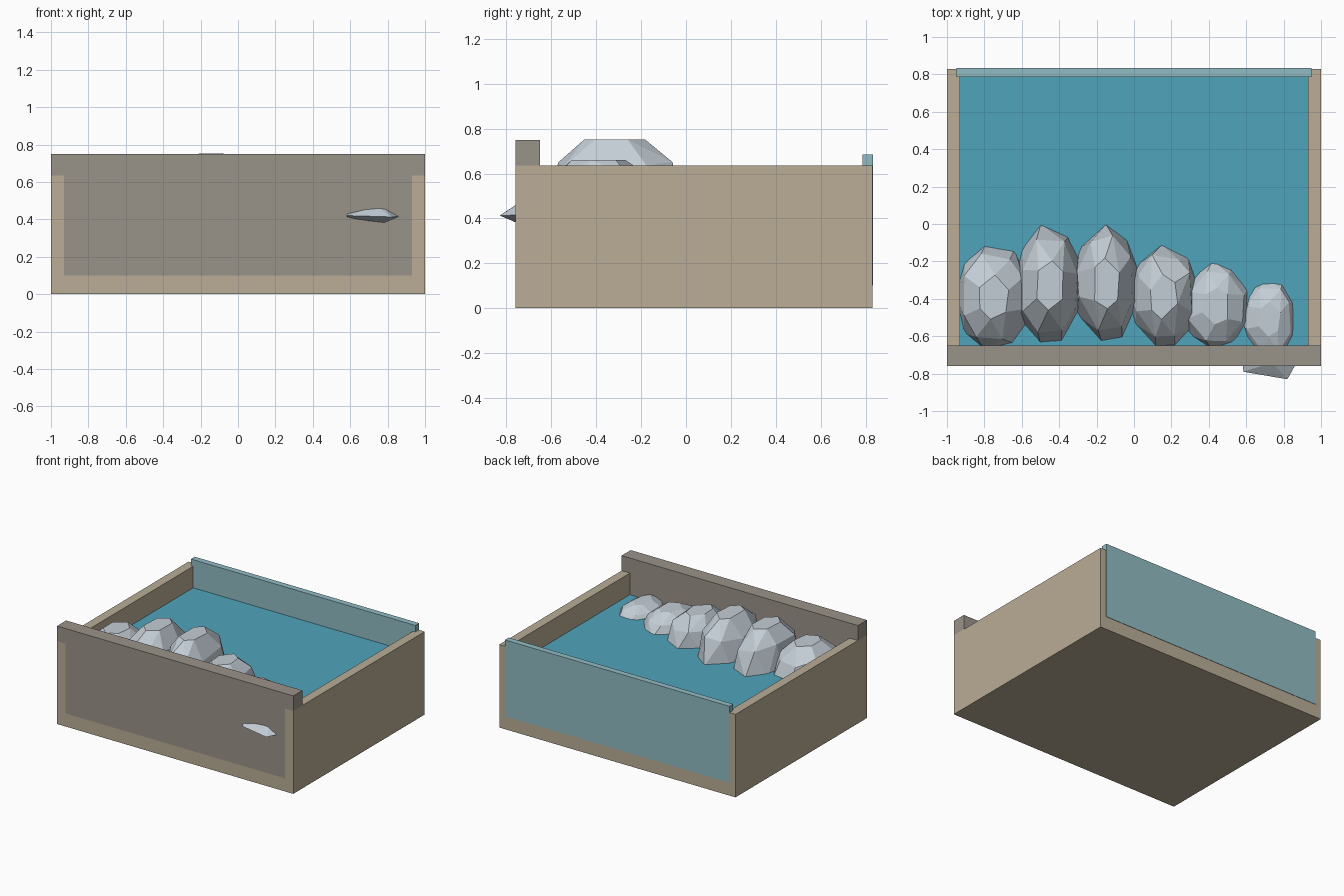
import bpy, bmesh, math, random
from mathutils import Vector

if "Cube" in bpy.data.objects:
    bpy.data.objects.remove(bpy.data.objects["Cube"])


def material(name, rgb):
    m = bpy.data.materials.new(name)
    lin = [((c / 255 + 0.055) / 1.055) ** 2.4 for c in rgb]
    m.diffuse_color = (*lin, 1)
    m.use_nodes = True
    m.node_tree.nodes["Principled BSDF"].inputs["Base Color"].default_value = m.diffuse_color
    return m


TAN = material("sandstone", (186, 173, 150))
GREY = material("grey_stone", (154, 147, 137))
GLASS = material("pale_glass", (145, 188, 196))
WATER = material("pool_water", (80, 163, 188))
ROCK = material("light_rock", (196, 206, 214))


def finish(name, bm, mat):
    bmesh.ops.recalc_face_normals(bm, faces=bm.faces)
    me = bpy.data.meshes.new(name)
    bm.to_mesh(me)
    bm.free()
    me.materials.append(mat)
    ob = bpy.data.objects.new(name, me)
    bpy.context.collection.objects.link(ob)
    return ob


def box(name, lo, hi, mat):
    bm = bmesh.new()
    bmesh.ops.create_cube(bm, size=1)
    for v in bm.verts:
        v.co = Vector([lo[i] if v.co[i] < 0 else hi[i] for i in range(3)])
    return finish(name, bm, mat)


def hull(name, points, mat):
    bm = bmesh.new()
    for p in points:
        bm.verts.new(p)
    res = bmesh.ops.convex_hull(bm, input=bm.verts)
    loose = {g for g in res["geom_interior"] + res["geom_unused"]
             if isinstance(g, bmesh.types.BMVert)}
    bmesh.ops.delete(bm, geom=list(loose), context='VERTS')
    bmesh.ops.dissolve_limit(bm, angle_limit=math.radians(9),
                             verts=bm.verts, edges=bm.edges)
    return finish(name, bm, mat)


# Basin: base slab and two side walls
box("base", (-1, -0.76, 0), (1, 0.83, 0.1), TAN)
for name, s in (("left_wall", -1), ("right_wall", 1)):
    xs = sorted((s * 0.93, s))
    box(name, (xs[0], -0.76, 0.1), (xs[1], 0.83, 0.635), TAN)

# Front wall sits between the sides, with a full-width coping above them
bm = bmesh.new()
profile = [(-0.93, 0.1), (0.93, 0.1), (0.93, 0.635), (1, 0.635),
           (1, 0.75), (-1, 0.75), (-1, 0.635), (-0.93, 0.635)]
face = bm.faces.new([bm.verts.new((x, -0.76, z)) for x, z in profile])
ext = bmesh.ops.extrude_face_region(bm, geom=[face])
bmesh.ops.translate(bm, vec=(0, 0.11, 0),
                    verts=[g for g in ext["geom"] if isinstance(g, bmesh.types.BMVert)])
finish("front_wall", bm, GREY)

# Glass back panel and water
box("glass_panel", (-0.95, 0.787, 0.1), (0.95, 0.833, 0.685), GLASS)
box("water", (-0.93, -0.65, 0.1), (0.93, 0.787, 0.47), WATER)

# Faceted rocks: centre x, y, half sizes x, y, top height
rocks = [(-0.75, -0.39, 0.21, 0.29, 0.665),
         (-0.45, -0.33, 0.19, 0.33, 0.745),
         (-0.15, -0.32, 0.185, 0.32, 0.752),
         (0.16, -0.39, 0.19, 0.28, 0.66),
         (0.44, -0.44, 0.185, 0.24, 0.585),
         (0.725, -0.51, 0.15, 0.22, 0.535)]
# Rings: count, radius, height fraction
rings = [(6, 0.42, 1.0), (8, 0.84, 0.62), (9, 1.0, 0.02), (7, 0.78, -0.7), (5, 0.35, -1)]
random.seed(7)
for i, (cx, cy, rx, ry, top) in enumerate(rocks):
    cz = 0.44
    rz = top - cz
    pts = []
    for k, (n, r, h) in enumerate(rings):
        start = math.pi / 2 + k * 0.4
        for j in range(n):
            a = start + (j + random.uniform(-0.22, 0.22)) * math.tau / n
            rr = r * random.uniform(0.95, 1.04)
            hh = h if k == 0 else h + random.uniform(-0.08, 0.08)
            pts.append((cx + rx * rr * math.cos(a),
                        max(cy + ry * rr * math.sin(a), -0.74), cz + rz * hh))
    hull(f"rock_{i + 1}", pts, ROCK)

# Tip of the last rock poking through the front wall
hull("rock_tip", [(0.58, -0.74, 0.435), (0.58, -0.74, 0.41), (0.74, -0.74, 0.472),
                  (0.78, -0.74, 0.465), (0.87, -0.74, 0.415), (0.77, -0.74, 0.374),
                  (0.65, -0.74, 0.392), (0.585, -0.79, 0.42), (0.82, -0.83, 0.413)], ROCK)
